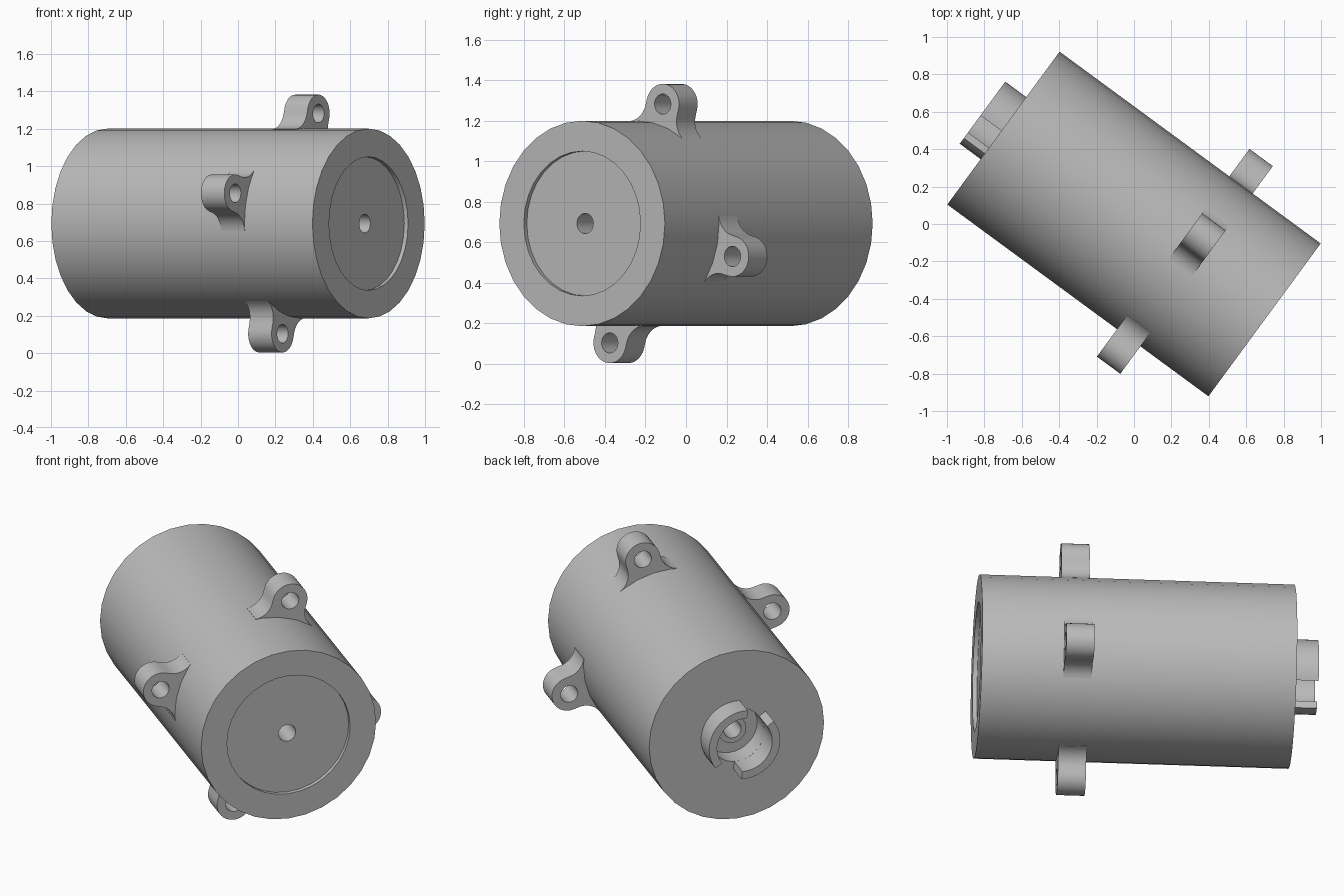
import bpy
import bmesh
from math import sin, cos, radians, pi
from mathutils import Matrix, Vector

cube = bpy.data.objects.get("Cube")
if cube:
    bpy.data.objects.remove(cube, do_unlink=True)

# Housing frame: local X sideways, local Y up, local Z along the axis to the front
TURN = radians(-36.3)
AXIS = Vector((cos(TURN), sin(TURN), 0))
SIDE = Vector((-sin(TURN), cos(TURN), 0))
FRAME = Matrix.Translation((0, 0, 0.693)) @ Matrix((SIDE, (0, 0, 1), AXIS)).transposed().to_4x4()

RADIUS = 0.507
HALF = 0.866
HOLE = 0.05

grey = bpy.data.materials.new("plain grey")
grey.use_nodes = True
grey.diffuse_color = (0.5, 0.5, 0.5, 1)
grey.node_tree.nodes["Principled BSDF"].inputs["Base Color"].default_value = (0.5, 0.5, 0.5, 1)


def arc(cx, cy, r, start, end, steps):
    """Points on a circular arc, angles in degrees."""
    angles = [radians(start + (end - start) * i / steps) for i in range(steps + 1)]
    return [(cx + r * cos(a), cy + r * sin(a)) for a in angles]


def finish(name, mesh, matrix):
    """Place a mesh in the scene, coloured and smoothed by angle."""
    mesh.transform(matrix)
    mesh.materials.clear()
    mesh.materials.append(grey)
    obj = bpy.data.objects.new(name, mesh)
    bpy.context.collection.objects.link(obj)
    bpy.ops.object.select_all(action="DESELECT")
    obj.select_set(True)
    bpy.context.view_layer.objects.active = obj
    bpy.ops.object.shade_smooth_by_angle(angle=radians(30))
    return obj


def lathe(name, profile, sides):
    """Spin a closed (radius, axial) profile about the housing axis."""
    bm = bmesh.new()
    verts = [bm.verts.new((r, 0, z)) for r, z in profile]
    edges = [bm.edges.new((v, verts[i - 1])) for i, v in enumerate(verts)]
    bmesh.ops.spin(bm, geom=verts + edges, cent=(0, 0, 0), axis=(0, 0, 1),
                   angle=2 * pi, steps=sides, use_merge=True)
    bmesh.ops.remove_doubles(bm, verts=bm.verts, dist=0.0001)
    bmesh.ops.recalc_face_normals(bm, faces=bm.faces)
    mesh = bpy.data.meshes.new(name)
    bm.to_mesh(mesh)
    bm.free()
    return finish(name, mesh, FRAME)


def plate(name, loops, back, front, spin=0):
    """Extrude flat outlines (inner loops are holes) along the axis."""
    curve = bpy.data.curves.new(name, "CURVE")
    curve.dimensions = "2D"
    curve.fill_mode = "BOTH"
    curve.extrude = (front - back) / 2
    for loop in loops:
        spline = curve.splines.new("POLY")
        spline.points.add(len(loop) - 1)
        spline.use_cyclic_u = True
        for point, (x, y) in zip(spline.points, loop):
            point.co = (x, y, 0, 1)
    helper = bpy.data.objects.new(name, curve)
    mesh = bpy.data.meshes.new_from_object(helper)
    bpy.data.objects.remove(helper)
    bpy.data.curves.remove(curve)
    bm = bmesh.new()
    bm.from_mesh(mesh)
    bmesh.ops.remove_doubles(bm, verts=bm.verts, dist=0.0001)
    bmesh.ops.recalc_face_normals(bm, faces=bm.faces)
    bm.to_mesh(mesh)
    bm.free()
    place = Matrix.Rotation(radians(spin), 4, "Z") @ Matrix.Translation((0, 0, (front + back) / 2))
    return finish(name, mesh, FRAME @ place)


# Main drum: shallow front recess, bored centre, rear pocket with a raised collar
POCKET = 0.16
lathe("housing", [
    (HOLE, HALF - 0.025), (0.357, HALF - 0.025), (0.357, HALF), (RADIUS, HALF),
    (RADIUS, -HALF), (POCKET, -HALF), (POCKET, 0.12 - HALF),
    (0.08, 0.12 - HALF), (0.08, 0.07 - HALF), (HOLE, 0.07 - HALF),
], 32)

# Four drilled mounting lugs with flared roots
flare = arc(0.21, 0.58, 0.11, 180 + 68.7, 180, 8)
head = arc(0, 0.611, 0.1, 0, 180, 16)
outline = ([(-x, y) for x, y in flare[::-1]] + [(-0.15, 0.44), (0.15, 0.44)]
           + flare + head)
bore = arc(0, 0.611, HOLE, 0, 345, 23)
for i, label in enumerate(["top", "left", "bottom", "right"]):
    plate(label + "_lug", [outline, bore], 0.26, 0.415, -15.4 - 90 * i)

# Two curved locking jaws on the rear face
jaw = arc(0, 0, 0.206, -35, 95, 16) + arc(0, 0, POCKET, 95, -35, 16)
for label, spin in (("left_jaw", 0), ("right_jaw", 180)):
    plate(label, [jaw], -1.005, -HALF + 0.005, spin)
